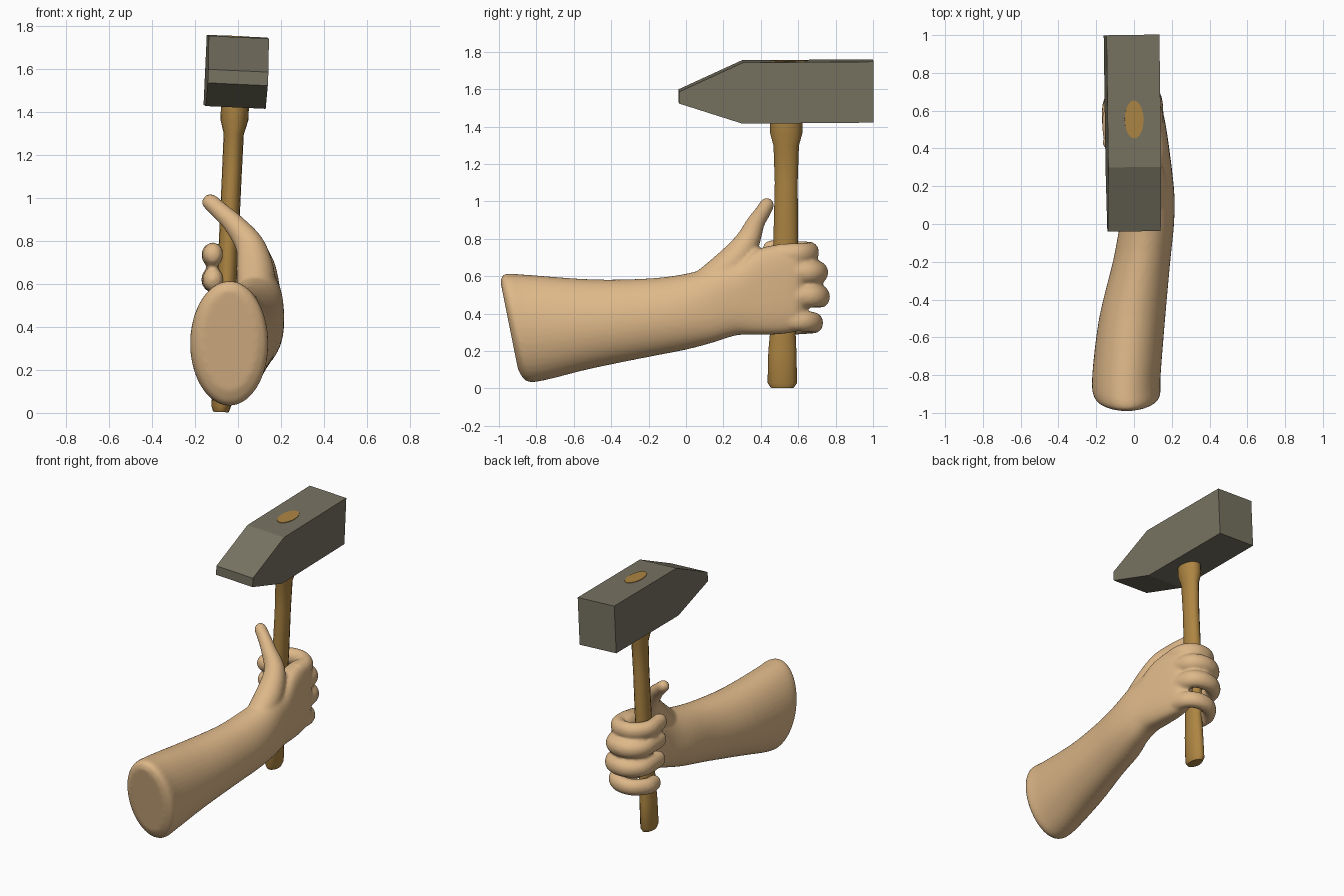
import bpy, bmesh, math
from mathutils import Vector

if "Cube" in bpy.data.objects:
    bpy.data.objects.remove(bpy.data.objects["Cube"])


def material(name, rgb):
    m = bpy.data.materials.new(name)
    m.diffuse_color = (*rgb, 1)
    m.use_nodes = True
    m.node_tree.nodes["Principled BSDF"].inputs["Base Color"].default_value = m.diffuse_color
    return m


SKIN = material("skin", (0.73, 0.48, 0.25))
WOOD = material("wood", (0.42, 0.235, 0.055))
STEEL = material("steel", (0.185, 0.17, 0.12))


def finish(bm, name, mat):
    bmesh.ops.recalc_face_normals(bm, faces=bm.faces)
    me = bpy.data.meshes.new(name)
    bm.to_mesh(me)
    bm.free()
    me.materials.append(mat)
    ob = bpy.data.objects.new(name, me)
    bpy.context.collection.objects.link(ob)
    return ob


def loft(bm, rings):
    """Skin a list of point rings and close both ends."""
    vs = [[bm.verts.new(p) for p in r] for r in rings]
    n = len(vs[0])
    for a, b in zip(vs, vs[1:]):
        for i in range(n):
            j = (i + 1) % n
            bm.faces.new((a[i], a[j], b[j], b[i]))
    bm.faces.new(vs[0][::-1])
    bm.faces.new(vs[-1])


def spline(points, steps=6):
    """Catmull-Rom samples through tuples of any length."""
    p = [Vector(q) for q in points]
    p = [2 * p[0] - p[1]] + p + [2 * p[-1] - p[-2]]
    out = []
    for a, b, c, d in zip(p, p[1:], p[2:], p[3:]):
        for k in range(steps):
            t = k / steps
            out.append(0.5 * (2 * b + (c - a) * t + (2 * a - 5 * b + 4 * c - d) * t * t
                              + (3 * b - a - 3 * c + d) * t ** 3))
    return out + [p[-2]]


def tube(bm, points, aspect=1.0, sides=20):
    """Tube along (x, y, z, radius) points with a rounded tip."""
    s = spline(points)
    path = [(q.xyz, q.w) for q in s]
    end, r = path[-1]
    t = (end - path[-2][0]).normalized()
    for deg in (25, 50, 72, 86):
        a = math.radians(deg)
        path.append((end + t * r * math.sin(a), r * math.cos(a)))
    rings = []
    for i, (c, r) in enumerate(path):
        t = (path[min(i + 1, len(path) - 1)][0] - path[max(i - 1, 0)][0]).normalized()
        n = t.cross(Vector((0, 0, 1))).normalized()
        u = n.cross(t)
        rings.append([c + n * r * math.cos(k * math.tau / sides)
                      + u * r * aspect * math.sin(k * math.tau / sides) for k in range(sides)])
    loft(bm, rings)


# Forearm and palm: y, centre x, centre z, half width, half height, slant, squareness
sections = [
    (-0.945, -0.040, 0.335, 0.130, 0.235, -0.20, 0.0),
    (-0.910, -0.038, 0.325, 0.175, 0.287, -0.20, 0.0),
    (-0.800, -0.040, 0.325, 0.181, 0.282, -0.15, 0.0),
    (-0.500, -0.010, 0.345, 0.175, 0.238, 0.0, 0.0),
    (-0.200, 0.040, 0.378, 0.152, 0.210, 0.0, 0.0),
    (0.000, 0.070, 0.410, 0.142, 0.203, 0.0, 0.05),
    (0.150, 0.097, 0.450, 0.117, 0.203, 0.0, 0.15),
    (0.270, 0.100, 0.480, 0.103, 0.196, 0.0, 0.25),
    (0.380, 0.097, 0.515, 0.092, 0.228, 0.0, 0.35),
    (0.500, 0.090, 0.530, 0.082, 0.240, 0.0, 0.35),
    (0.590, 0.083, 0.535, 0.070, 0.230, 0.0, 0.35),
    (0.630, 0.078, 0.535, 0.045, 0.205, 0.0, 0.35),
]


def oval(y, cx, cz, rx, rz, slant, square, sides=40):
    def power(v):
        return math.copysign(abs(v) ** (1 - square), v)
    ring = []
    for k in range(sides):
        a = k * math.tau / sides
        dz = rz * power(math.sin(a))
        ring.append((cx + rx * power(math.cos(a)), y + slant * dz, cz + dz))
    return ring


arm = bmesh.new()
loft(arm, [oval(*s) for s in spline(sections, 4)])

# Thumb, resting beside the handle
tube(arm, [(0.085, 0.12, 0.56, 0.09), (0.08, 0.24, 0.665, 0.088), (0.055, 0.325, 0.78, 0.068),
           (-0.02, 0.37, 0.88, 0.050), (-0.078, 0.405, 0.935, 0.043), (-0.128, 0.432, 0.98, 0.040)])

# Four fingers curled round the handle: knuckle z, tip z, reach in y, tip y, radius
for z0, z1, reach, tip, r in [(0.715, 0.738, 0.658, 0.455, 0.049),
                              (0.620, 0.620, 0.706, 0.465, 0.050),
                              (0.495, 0.485, 0.716, 0.475, 0.050),
                              (0.365, 0.335, 0.682, 0.520, 0.047)]:
    xy = [(0.105, 0.50), (0.098, reach - 0.055), (0.035, reach), (-0.055, reach - 0.008),
          (-0.118, reach - 0.085), (-0.116, tip)]
    tube(arm, [(x, y, z0 + (z1 - z0) * i / 5, r * (1.03 - 0.012 * i))
               for i, (x, y) in enumerate(xy)], aspect=1.17)

# Fuse everything into one smooth skin
arm_ob = finish(arm, "arm_and_hand", SKIN)
rm = arm_ob.modifiers.new("fuse", 'REMESH')
rm.mode = 'VOXEL'
rm.voxel_size = 0.011
rm.use_smooth_shade = True
sm = arm_ob.modifiers.new("soften", 'SMOOTH')
sm.factor = 0.5
sm.iterations = 7


def place(ob):
    """Hammer parts share one slight tilt about the foot of the handle."""
    ob.location = (-0.08, 0.53, 0)
    ob.rotation_euler = (0, math.radians(2.65), math.radians(0.8))


# Hammer handle: z, y offset, half width, half depth
handle = bmesh.new()
loft(handle, [[(hx * math.cos(k * math.tau / 16), y + hy * math.sin(k * math.tau / 16), z)
               for k in range(16)]
              for z, y, hx, hy in [(0.004, -0.015, 0.036, 0.062), (0.03, -0.015, 0.045, 0.079),
                                   (0.20, -0.015, 0.046, 0.075), (0.32, -0.012, 0.044, 0.067),
                                   (0.80, 0.003, 0.046, 0.066), (1.10, 0.005, 0.046, 0.061),
                                   (1.30, 0.005, 0.047, 0.068), (1.365, 0.005, 0.065, 0.086),
                                   (1.44, 0.005, 0.065, 0.086)]])
handle_ob = finish(handle, "hammer_handle", WOOD)
place(handle_ob)
bpy.context.view_layer.objects.active = handle_ob
handle_ob.select_set(True)
bpy.ops.object.shade_smooth_by_angle(angle=math.radians(35))

# Hammer head: side profile extruded across x
profile = [(-0.57, 1.531), (-0.23, 1.423), (0.47, 1.429), (0.47, 1.755), (-0.23, 1.750), (-0.57, 1.594)]
head = bmesh.new()
loft(head, [[(x, y, z) for y, z in profile] for x in (-0.14, 0.14)])
place(finish(head, "hammer_head", STEEL))

# Handle end showing through the top of the head
end = bmesh.new()
loft(end, [[(0.05 * math.cos(k * math.tau / 32), 0.022 + 0.1 * math.sin(k * math.tau / 32), z)
            for k in range(32)] for z in (1.748, 1.7555)])
place(finish(end, "handle_end", WOOD))
